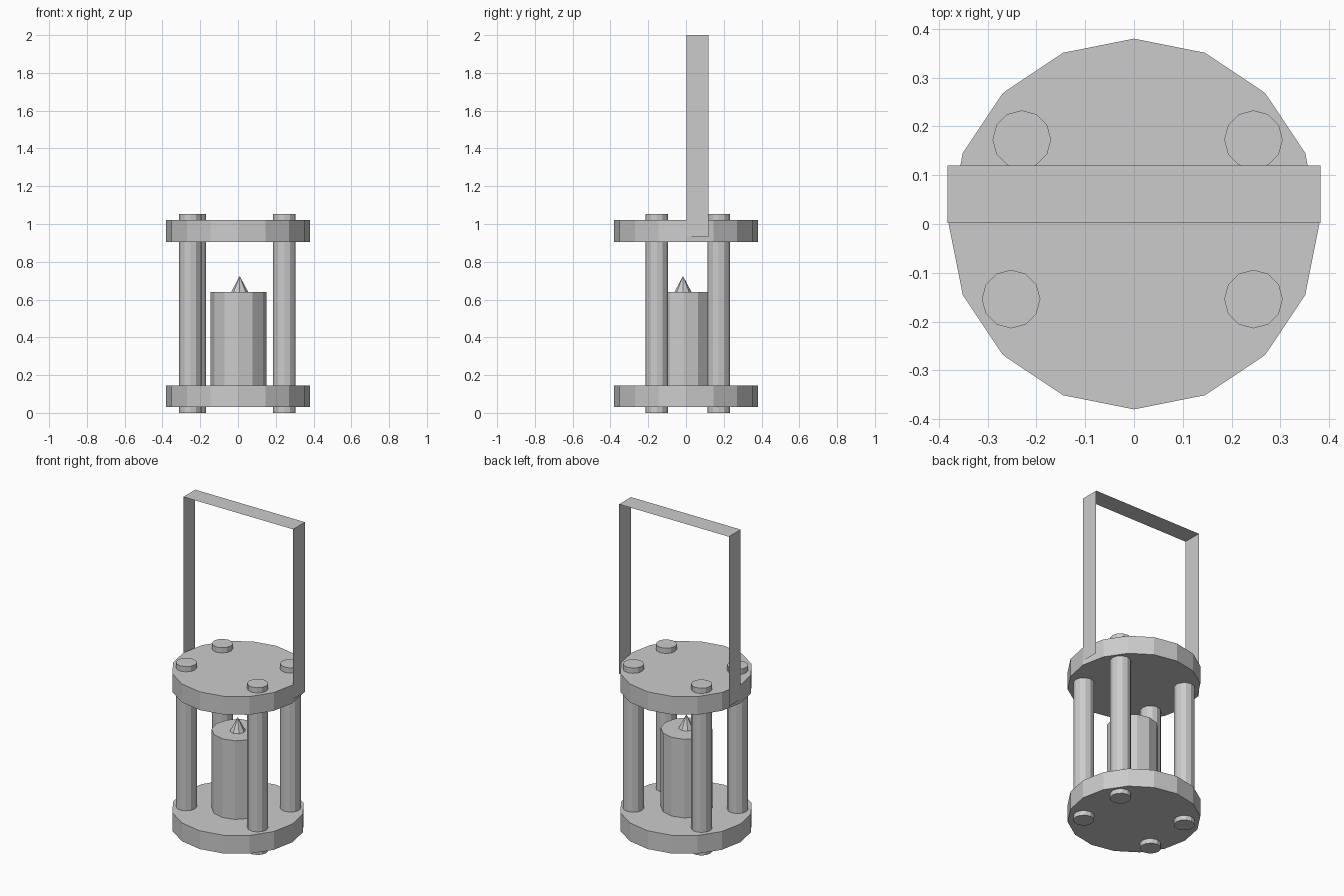
import bpy
import bmesh
from math import pi

if "Cube" in bpy.data.objects:
    bpy.data.objects.remove(bpy.data.objects["Cube"])


def add_mesh(name, bm):
    mesh = bpy.data.meshes.new(name)
    bm.to_mesh(mesh)
    bm.free()
    obj = bpy.data.objects.new(name, mesh)
    bpy.context.collection.objects.link(obj)
    return obj


def cylinder(name, x, y, z0, z1, radius, sides, top_radius=None):
    """Flat-sided cylinder or cone between two heights."""
    bm = bmesh.new()
    bmesh.ops.create_cone(
        bm, cap_ends=True, segments=sides, radius1=radius,
        radius2=radius if top_radius is None else top_radius, depth=z1 - z0)
    obj = add_mesh(name, bm)
    obj.location = (x, y, (z0 + z1) / 2)
    return obj


# Base and roof discs
cylinder("base_disc", 0, 0, 0.03, 0.145, 0.38, 16)
cylinder("roof_disc", 0, 0, 0.905, 1.02, 0.38, 16)

# Four posts running through both discs
posts = {
    "post_front_left": (-0.252, -0.154),
    "post_front_right": (0.245, -0.154),
    "post_back_left": (-0.23, 0.173),
    "post_back_right": (0.245, 0.173),
}
for name, (x, y) in posts.items():
    cylinder(name, x, y, 0.0, 1.053, 0.06, 12)

# Candle and flame
cylinder("candle", 0.003, -0.01, 0.14, 0.64, 0.148, 12)
cylinder("flame", 0.009, -0.016, 0.64, 0.725, 0.045, 8, 0.0)

# Handle: a paper-thin strap bent over the roof
bm = bmesh.new()
path = [(-0.382, 0.93), (-0.382, 2.0), (0.382, 2.0), (0.382, 0.93)]
rows = [[bm.verts.new((x, y, z)) for y in (0.002, 0.12)] for x, z in path]
for (a, b), (c, d) in zip(rows, rows[1:]):
    bm.faces.new((a, c, d, b))
add_mesh("handle", bm)
